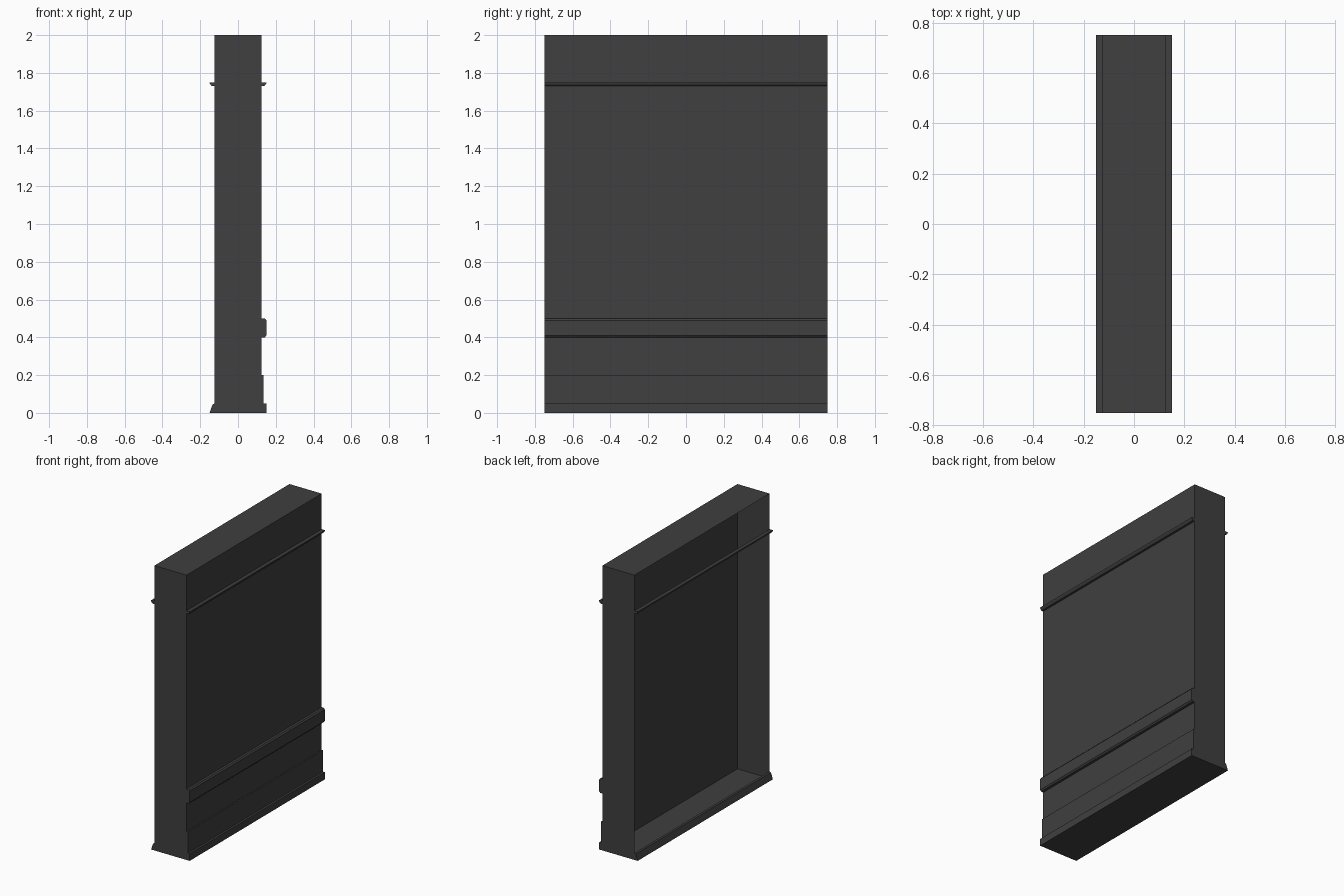
import bpy
import bmesh

HALF_LENGTH = 0.75
HALF_DEPTH = 0.125
HEIGHT = 2.0

default = bpy.data.objects.get("Cube")
if default:
    bpy.data.objects.remove(default, do_unlink=True)

# Single dark grey finish
grey = bpy.data.materials.new("dark_grey")
grey.use_nodes = True
colour = (0.05, 0.05, 0.05, 1)
grey.diffuse_color = colour
grey.node_tree.nodes["Principled BSDF"].inputs["Base Color"].default_value = colour


def add_object(name, bm):
    mesh = bpy.data.meshes.new(name)
    bm.to_mesh(mesh)
    bm.free()
    mesh.materials.append(grey)
    obj = bpy.data.objects.new(name, mesh)
    bpy.context.collection.objects.link(obj)
    return obj


def add_moulding(name, profile, side=1):
    """Run a (projection, height) profile along the wall; side picks +x or -x."""
    bm = bmesh.new()
    verts = [bm.verts.new((side * (HALF_DEPTH + out), -HALF_LENGTH, z))
             for out, z in profile]
    face = bm.faces.new(verts)
    run = bmesh.ops.extrude_face_region(bm, geom=[face], use_keep_orig=True)
    moved = [g for g in run["geom"] if isinstance(g, bmesh.types.BMVert)]
    bmesh.ops.translate(bm, verts=moved, vec=(0, 2 * HALF_LENGTH, 0))
    bmesh.ops.recalc_face_normals(bm, faces=bm.faces)
    return add_object(name, bm)


# Wall shell: a box with its -x side left open
bm = bmesh.new()
bmesh.ops.create_cube(bm, size=1)
bmesh.ops.scale(bm, verts=bm.verts, vec=(2 * HALF_DEPTH, 2 * HALF_LENGTH, HEIGHT))
bmesh.ops.translate(bm, verts=bm.verts, vec=(0, 0, HEIGHT / 2))
open_side = [f for f in bm.faces if f.normal.x < -0.9]
bmesh.ops.delete(bm, geom=open_side, context="FACES_ONLY")
add_object("wall_shell", bm)

# Picture rails high on both sides
picture_rail = [(0, 1.73), (0.014, 1.73), (0.02, 1.737), (0.025, 1.745),
                (0.025, 1.75), (0, 1.75)]
add_moulding("picture_rail_left", picture_rail)
add_moulding("picture_rail_right", picture_rail, -1)

# Chair rail with chamfered edges
add_moulding("chair_rail", [(0, 0.4), (0.017, 0.4), (0.025, 0.41),
                            (0.025, 0.49), (0.017, 0.5), (0, 0.5)])

# Stepped skirting on the closed side
add_moulding("stepped_skirting", [(0, 0), (0.025, 0), (0.025, 0.05),
                                  (0.01, 0.05), (0.01, 0.2), (0, 0.2)])

# Sloped skirting on the open side
add_moulding("sloped_skirting", [(0, 0), (0.025, 0), (0.022, 0.01),
                                 (0.01, 0.044), (0, 0.05)], -1)
